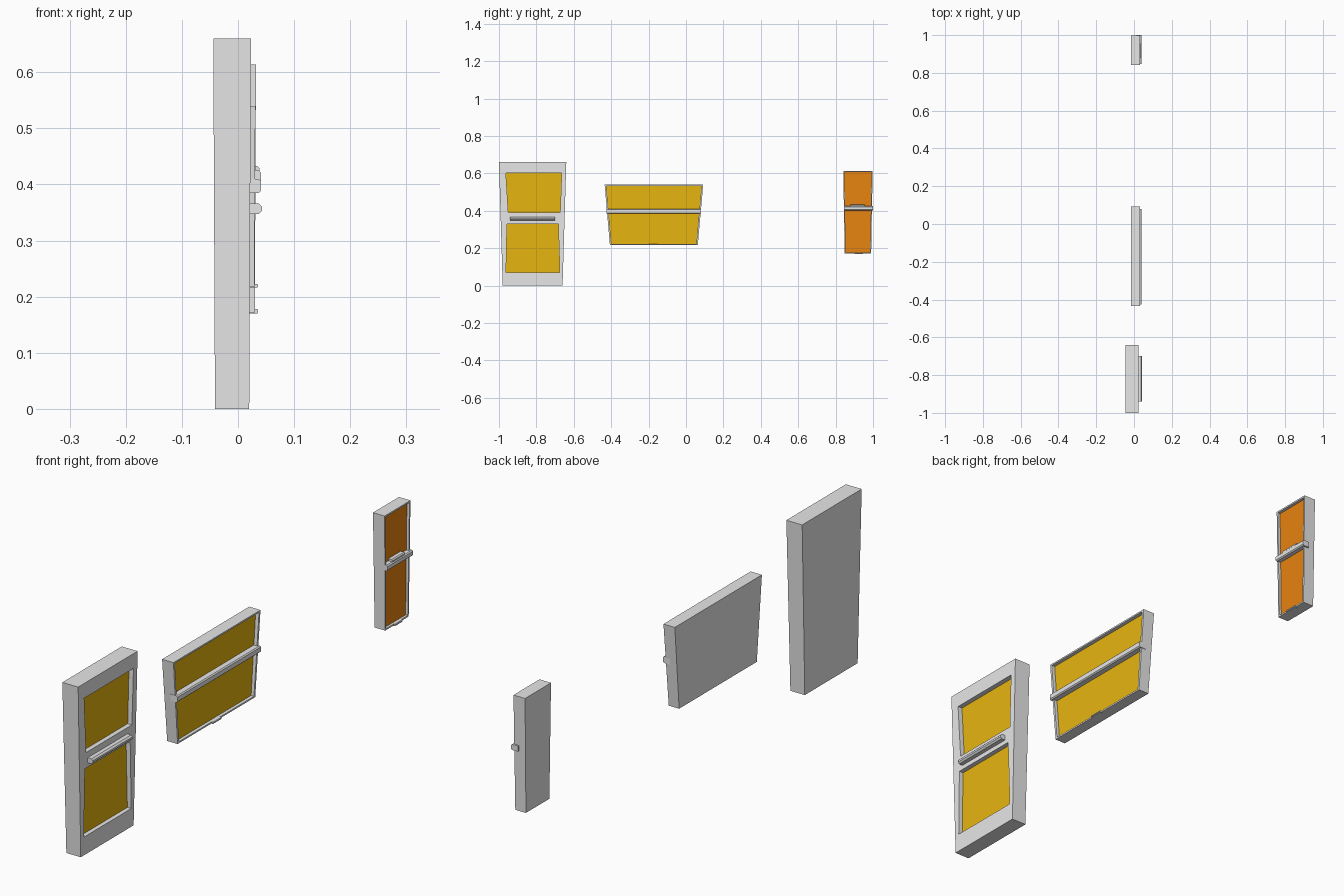
import bpy
import bmesh
from mathutils import Vector

old = bpy.data.objects.get("Cube")
if old:
    bpy.data.objects.remove(old, do_unlink=True)


def material(name, color):
    m = bpy.data.materials.new(name)
    m.use_nodes = True
    m.diffuse_color = (*color, 1)
    m.node_tree.nodes["Principled BSDF"].inputs["Base Color"].default_value = (*color, 1)
    return m


GREY = material("light grey", (0.8, 0.8, 0.8))
YELLOW = material("amber yellow", (0.8, 0.46, 0.005))
ORANGE = material("deep orange", (0.8, 0.23, 0.005))


def corners(y0, y1, z0, y2, y3, z1):
    """Trapezoid in the y-z plane: bottom edge y0-y1 at z0, top edge y2-y3 at z1."""
    return [(y0, z0), (y1, z0), (y3, z1), (y2, z1)]


def prism(name, shape, back, front, mat):
    """Slab between x = back and x = front, each given as (bottom, top)."""
    bm = bmesh.new()
    rings = []
    for low, high in (back, front):
        xs = (low, low, high, high)
        rings.append([bm.verts.new((x, y, z)) for x, (y, z) in zip(xs, shape)])
    for ring in rings:
        bm.faces.new(ring)
    for i in range(4):
        j = (i + 1) % 4
        bm.faces.new((rings[0][i], rings[0][j], rings[1][j], rings[1][i]))
    bmesh.ops.recalc_face_normals(bm, faces=bm.faces)
    mesh = bpy.data.meshes.new(name)
    bm.to_mesh(mesh)
    bm.free()
    mesh.materials.append(mat)
    ob = bpy.data.objects.new(name, mesh)
    bpy.context.collection.objects.link(ob)
    return ob


def panelled(name, shape, back, front, panes, floor, pane_mat):
    """Slab with recessed panes; the pocket floors take the pane colour."""
    frame = prism(name, shape, back, front, GREY)
    cutters = []
    for pane in panes:
        cutter = prism("pane_cutter", pane, (floor, floor), (0.1, 0.1), GREY)
        cutter.hide_render = True
        mod = frame.modifiers.new("pane", "BOOLEAN")
        mod.operation = "DIFFERENCE"
        mod.solver = "EXACT"
        mod.object = cutter
        cutters.append(cutter)
    bpy.context.view_layer.update()
    done = bpy.data.meshes.new_from_object(
        frame.evaluated_get(bpy.context.evaluated_depsgraph_get()))
    frame.modifiers.clear()
    frame.data = done
    for cutter in cutters:
        bpy.data.objects.remove(cutter, do_unlink=True)
    done.materials.clear()
    done.materials.append(GREY)
    done.materials.append(pane_mat)
    for p in done.polygons:
        p.material_index = int(p.normal.x > 0.9 and abs(p.center.x - floor) < 0.001)
    return frame


def bar(name, y0, y1, z0, z1, x0, x1, bevel=0.004):
    """Rail along y with chamfered outer edges."""
    ob = prism(name, corners(y0, y1, z0, y0, y1, z1), (x0, x0), (x1, x1), GREY)
    bm = bmesh.new()
    bm.from_mesh(ob.data)
    outer = [e for e in bm.edges
             if all(v.co.x > x1 - 0.0001 for v in e.verts)
             and abs((e.verts[0].co - e.verts[1].co).normalized().dot(Vector((0, 1, 0)))) > 0.9]
    bmesh.ops.bevel(bm, geom=outer, offset=bevel, segments=1, affect="EDGES")
    bm.to_mesh(ob.data)
    bm.free()


# Door with two panes and a long handle
panelled("door", corners(-0.98, -0.66, 0, -1, -0.64, 0.66),
         (-0.041, -0.044), (0.02, 0.023),
         [corners(-0.962, -0.675, 0.07, -0.957, -0.683, 0.33),
          corners(-0.95, -0.673, 0.39, -0.963, -0.665, 0.603)], 0.004, YELLOW)
bar("door_handle", -0.94, -0.70, 0.347, 0.366, 0.018, 0.043, 0.006)

# Wide window
panelled("wide_window", corners(-0.407, 0.063, 0.217, -0.435, 0.092, 0.54),
         (-0.015, -0.017), (0.029, 0.031),
         [corners(-0.399, 0.055, 0.223, -0.426, 0.083, 0.534)], 0.017, YELLOW)
bar("wide_window_rail", -0.425, 0.08, 0.385, 0.41, 0.012, 0.041)
bar("wide_window_latch", -0.20, -0.15, 0.216, 0.223, 0.02, 0.036, 0.002)

# Narrow window
panelled("narrow_window", corners(0.848, 0.99, 0.172, 0.841, 0.998, 0.614),
         (-0.015, -0.017), (0.030, 0.032),
         [corners(0.854, 0.984, 0.178, 0.847, 0.992, 0.608)], 0.021, ORANGE)
bar("narrow_window_rail", 0.846, 1.0, 0.403, 0.425, 0.012, 0.041)
bar("narrow_window_grip", 0.88, 0.955, 0.405, 0.433, 0.012, 0.038)
bar("narrow_window_latch", 0.90, 0.945, 0.170, 0.178, 0.02, 0.036, 0.002)
